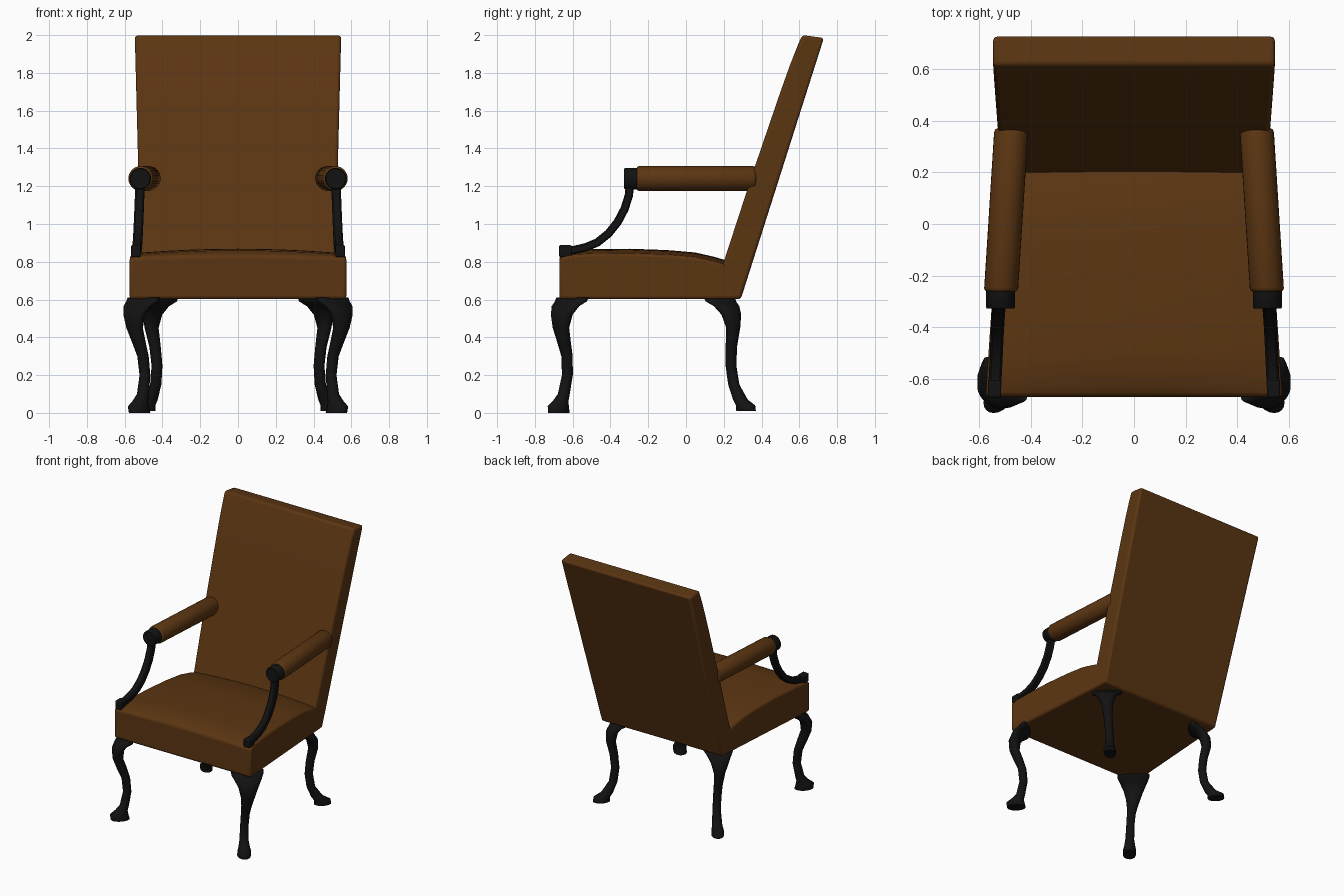
import bpy, bmesh, math
from mathutils import Vector

if "Cube" in bpy.data.objects:
    bpy.data.objects.remove(bpy.data.objects["Cube"])


def material(name, rgb):
    m = bpy.data.materials.new(name)
    m.diffuse_color = (*rgb, 1)
    m.use_nodes = True
    m.node_tree.nodes["Principled BSDF"].inputs["Base Color"].default_value = m.diffuse_color
    return m


LEATHER = material("brown leather", (0.105, 0.036, 0.006))
WOOD = material("black wood", (0.006, 0.006, 0.006))


def loft(name, rings, mat, bevel=0.0, angle=40):
    """Skin a list of equal-length rings and cap both ends."""
    bm = bmesh.new()
    vs = [[bm.verts.new(p) for p in r] for r in rings]
    n = len(vs[0])
    for a, b in zip(vs, vs[1:]):
        for i in range(n):
            j = (i + 1) % n
            bm.faces.new((a[i], a[j], b[j], b[i]))
    bm.faces.new(vs[0])
    bm.faces.new(vs[-1])
    bmesh.ops.recalc_face_normals(bm, faces=bm.faces)
    me = bpy.data.meshes.new(name)
    bm.to_mesh(me)
    bm.free()
    me.materials.append(mat)
    ob = bpy.data.objects.new(name, me)
    bpy.context.collection.objects.link(ob)
    if bevel:
        md = ob.modifiers.new("soft edges", "BEVEL")
        md.width, md.segments = bevel, 3
        md.limit_method, md.angle_limit = "ANGLE", math.radians(45)
    bpy.ops.object.select_all(action="DESELECT")
    ob.select_set(True)
    bpy.context.view_layer.objects.active = ob
    bpy.ops.object.shade_smooth_by_angle(angle=math.radians(angle))
    return ob


def circle(n=20):
    return [(math.cos(2 * math.pi * i / n), math.sin(2 * math.pi * i / n)) for i in range(n)]


# seat: side profile swept across x, domed on top, narrower at the back
seat_top = [(-0.67, 0.822), (-0.62, 0.836), (-0.5, 0.843), (-0.3, 0.845),
            (-0.1, 0.838), (0.05, 0.825), (0.15, 0.802), (0.24, 0.775)]
rings = []
for k in range(-8, 9):
    u = k / 8
    hx = lambda y: 0.575 - 0.065 * (y + 0.67) / 0.96
    ring = [(u * hx(-0.67), -0.67, 0.602), (u * hx(0.285), 0.285, 0.602)]
    for i, (y, z) in enumerate(reversed(seat_top)):
        dome = 0.024 * (1 - u * u) if y > -0.66 else 0.01 * (1 - u * u)
        ring.append((u * hx(y), y, z + dome))
    rings.append(ring)
loft("seat", rings, LEATHER, 0.016)

# backrest: raked profile that thins and curls back near the top
back = [(0.29, 0.602), (0.73, 1.985), (0.615, 2.0), (0.585, 1.93), (0.55, 1.84),
        (0.50, 1.70), (0.435, 1.51), (0.36, 1.29), (0.28, 1.045), (0.20, 0.80), (0.135, 0.602)]
rings = [[(u * (0.51 + 0.026 * (z - 0.6)), y, z) for y, z in back] for u in (-1, 0, 1)]
loft("backrest", rings, LEATHER, 0.016)

# leg sections: height, y centre, half depth along the diagonal, half width across it
front_leg = [(0.0, -0.673, 0.066, 0.046), (0.035, -0.676, 0.064, 0.047), (0.06, -0.665, 0.045, 0.04),
             (0.10, -0.647, 0.032, 0.032), (0.2, -0.628, 0.029, 0.029), (0.3, -0.630, 0.03, 0.031),
             (0.37, -0.645, 0.035, 0.037), (0.45, -0.662, 0.036, 0.05), (0.52, -0.658, 0.042, 0.07),
             (0.565, -0.638, 0.044, 0.094), (0.59, -0.61, 0.042, 0.112), (0.61, -0.60, 0.04, 0.115)]
back_leg = [(0.01, 0.318, 0.06, 0.042), (0.04, 0.315, 0.058, 0.043), (0.07, 0.288, 0.042, 0.036),
            (0.15, 0.253, 0.03, 0.03), (0.25, 0.238, 0.029, 0.029), (0.35, 0.240, 0.03, 0.031),
            (0.45, 0.250, 0.034, 0.04), (0.52, 0.240, 0.04, 0.062), (0.565, 0.215, 0.044, 0.086),
            (0.59, 0.185, 0.042, 0.106), (0.61, 0.178, 0.04, 0.11)]


def leg(name, s, sections, diff, out):
    q = math.sqrt(0.5)
    rings = []
    for z, cy, a, b in sections:
        cx = out * cy + diff + 0.05 * z / 0.6
        rings.append([(s * (cx + q * (a * c - b * d)), cy + out * q * (a * c + b * d), z)
                      for c, d in circle()])
    loft(name, rings, WOOD, angle=60)


# arm support path in the side plane
path = [(-0.295, 1.22), (-0.303, 1.15), (-0.325, 1.08), (-0.362, 1.01), (-0.41, 0.95),
        (-0.47, 0.902), (-0.53, 0.877), (-0.59, 0.863), (-0.65, 0.86)]

for s, side in ((1, "right"), (-1, "left")):
    leg(f"front_leg_{side}", s, front_leg, -0.152, -1)
    leg(f"back_leg_{side}", s, back_leg, 0.17, 1)

    # padded armrest with rounded ends
    rings = []
    for y, r in ((-0.262, 0.054), (-0.258, 0.062), (-0.248, 0.066), (0.355, 0.066), (0.366, 0.062), (0.372, 0.052)):
        cx = 0.515 - 0.04 * (y + 0.26) / 0.63
        rings.append([(s * (cx + r * c), y, 1.241 + r * d) for c, d in circle(28)])
    loft(f"armrest_{side}", rings, LEATHER, angle=50)

    # round wooden cap in front of the armrest
    rings = [[(s * (0.517 + r * c), y, 1.24 + r * d) for c, d in circle(24)]
             for y, r in ((-0.328, 0.052), (-0.322, 0.057), (-0.25, 0.057))]
    loft(f"arm_cap_{side}", rings, WOOD, angle=50)

    # curved arm support
    rings = []
    for i, (y, z) in enumerate(path):
        p, n = path[max(i - 1, 0)], path[min(i + 1, len(path) - 1)]
        t = Vector((n[0] - p[0], n[1] - p[1])).normalized()
        cx = 0.518 + 0.022 * i / (len(path) - 1)
        rings.append([(s * (cx + w), y - t.y * h, z + t.x * h)
                      for w, h in ((-0.025, -0.015), (-0.017, -0.022), (0.017, -0.022), (0.025, -0.015),
                                   (0.025, 0.015), (0.017, 0.022), (-0.017, 0.022), (-0.025, 0.015))])
    loft(f"arm_support_{side}", rings, WOOD)

    # block at the foot of the support
    rings = [[(s * x, y, z) for x, z in ((0.515, 0.825), (0.566, 0.825), (0.566, 0.888), (0.515, 0.888))]
             for y in (-0.672, -0.605)]
    loft(f"support_block_{side}", rings, WOOD, 0.008)
